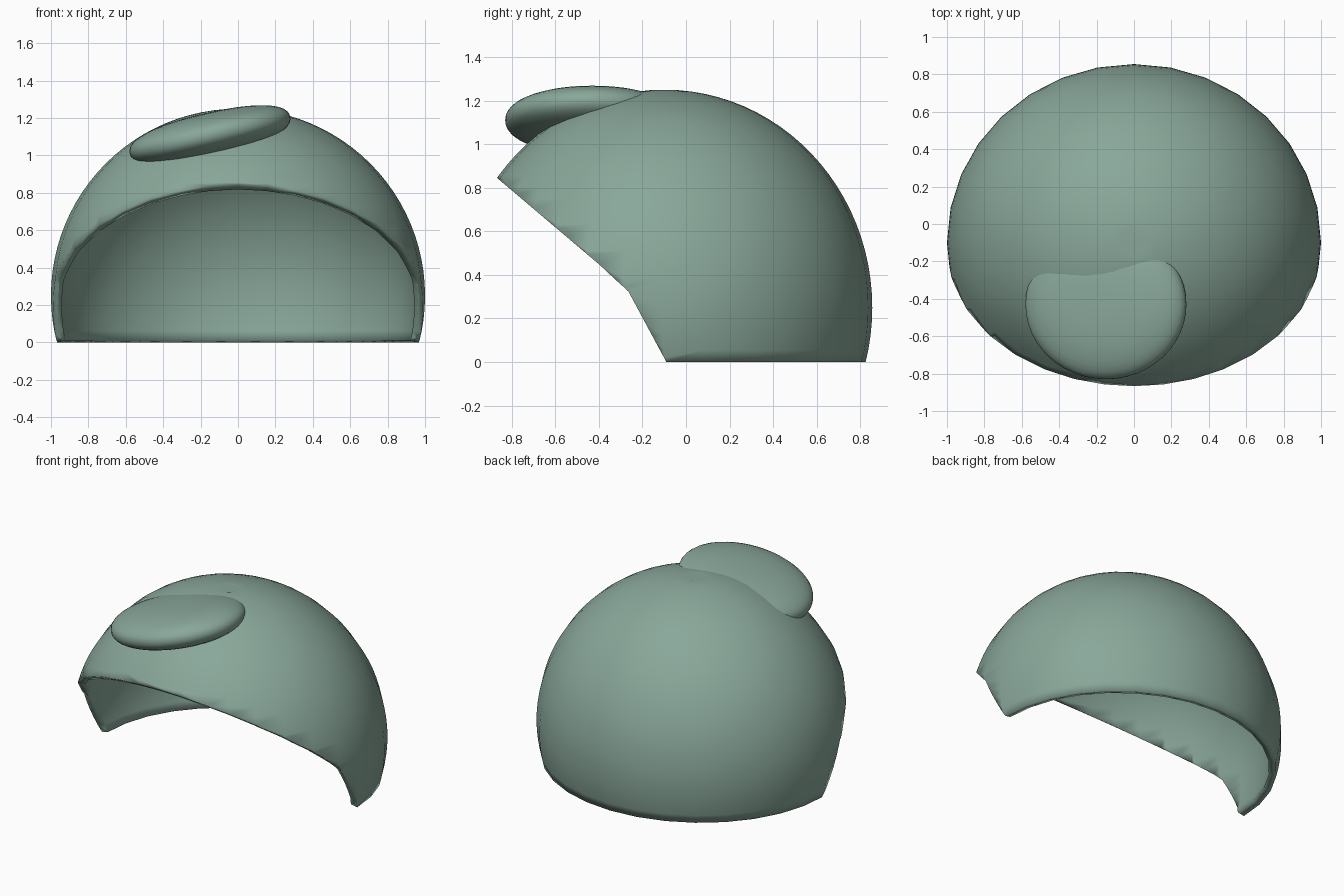
import bpy, bmesh
from math import radians
from mathutils import Matrix, Vector

if "Cube" in bpy.data.objects:
    bpy.data.objects.remove(bpy.data.objects["Cube"])

green = bpy.data.materials.new("grey_green")
green.diffuse_color = (0.25, 0.385, 0.32, 1)
green.use_nodes = True
green.node_tree.nodes["Principled BSDF"].inputs["Base Color"].default_value = green.diffuse_color


def make_object(name, bm, angle):
    mesh = bpy.data.meshes.new(name)
    bm.to_mesh(mesh)
    bm.free()
    mesh.materials.append(green)
    obj = bpy.data.objects.new(name, mesh)
    bpy.context.collection.objects.link(obj)
    bpy.ops.object.select_all(action='DESELECT')
    obj.select_set(True)
    bpy.context.view_layer.objects.active = obj
    bpy.ops.object.shade_smooth_by_angle(angle=radians(angle))
    return obj


# Side profile (y, z) of the front opening, from the brim down to the base
edge = [(-0.865, 0.843), (-0.44, 0.483), (-0.265, 0.325), (-0.09, 0.0)]


def opening_y(z):
    for (y0, z0), (y1, z1) in zip(edge, edge[1:]):
        if z >= z1 or (y1, z1) == edge[-1]:
            return y0 + (y1 - y0) * (z - z0) / (z1 - z0)


# Dome: ellipsoid trimmed flat at the base and cut away at the front
bm = bmesh.new()
bmesh.ops.create_uvsphere(bm, u_segments=32, v_segments=48, radius=1)
bm.transform(Matrix.Translation((0, -0.1, 0.25)) @ Matrix.Diagonal((1, 0.955, 1, 1)))
top = max(bm.verts, key=lambda v: v.co.z)
top.co.z -= 0.02


def slice_mesh(faces, point, normal, clear=False):
    geom = set(faces)
    for f in faces:
        geom.update(f.edges, f.verts)
    bmesh.ops.bisect_plane(bm, geom=list(geom), dist=0.002, plane_co=point,
                           plane_no=normal, clear_inner=clear)


slice_mesh(bm.faces[:], (0, 0, 0), (0, 0, 1), True)
for (y0, z0), (y1, z1) in zip(edge, edge[1:]):
    # only the faces beside this stretch of the edge are split
    near = [f for f in bm.faces
            if min(v.co.z for v in f.verts) < z0 + 0.02
            and max(v.co.z for v in f.verts) > z1 - 0.001]
    slice_mesh(near, (0, y0, z0), Vector((0, z0 - z1, y1 - y0)).normalized())
cut = []
for f in bm.faces:
    c = f.calc_center_median()
    if c.z < 0.88 and c.y < opening_y(c.z):
        cut.append(f)
bmesh.ops.delete(bm, geom=cut, context='FACES')
bmesh.ops.remove_doubles(bm, verts=bm.verts[:], dist=0.004)
bmesh.ops.dissolve_limit(bm, angle_limit=radians(0.5), verts=bm.verts[:], edges=bm.edges[:])
dome = make_object("dome_shell", bm, 50)
solid = dome.modifiers.new("thickness", 'SOLIDIFY')
solid.thickness = 0.047
solid.offset = -1
dome.modifiers.new("even_shading", 'WEIGHTED_NORMAL').keep_sharp = True

# Tuft: flattened, slightly squared disc tilted sideways on the front of the dome
bm = bmesh.new()
bmesh.ops.create_uvsphere(bm, u_segments=48, v_segments=24, radius=1)
p = 2.3
for v in bm.verts:
    v.co /= (v.co.xy.length ** p + abs(v.co.z) ** p) ** (1 / p)
bm.transform(Matrix.Translation((-0.15, -0.43, 1.11))
             @ Matrix.Rotation(radians(-13), 4, 'Y')
             @ Matrix.Diagonal((0.44, 0.40, 0.118, 1)))
make_object("front_tuft", bm, 60)
